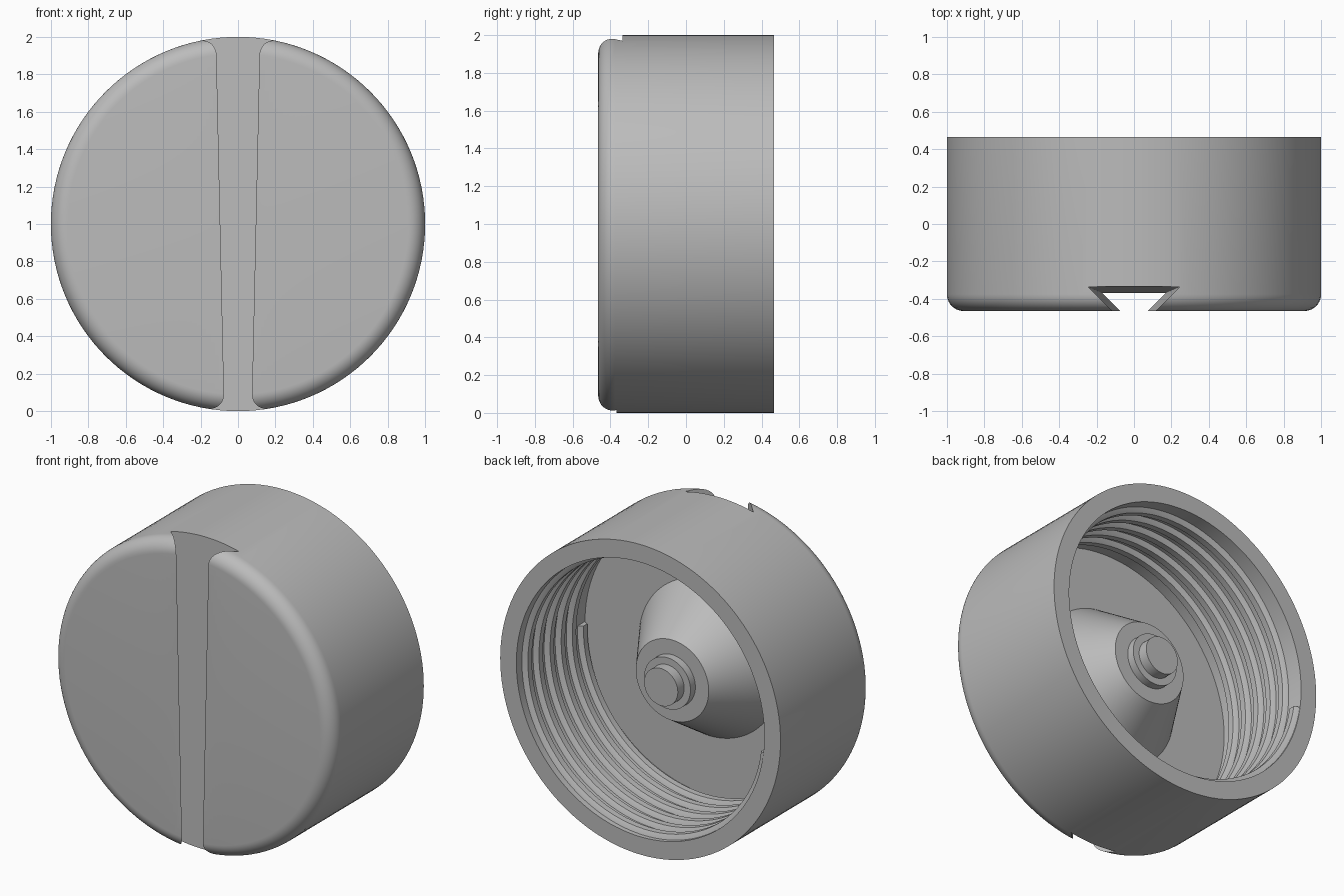
import bpy, bmesh, math
from mathutils import Matrix, Vector

if "Cube" in bpy.data.objects:
    bpy.data.objects.remove(bpy.data.objects["Cube"])

SEG = 128
FRONT, RIM, FLOOR = -0.465, 0.465, -0.235
BORE = 0.885

grey = bpy.data.materials.new("plain grey")
grey.use_nodes = True
grey.diffuse_color = (0.5, 0.5, 0.5, 1)
grey.node_tree.nodes["Principled BSDF"].inputs["Base Color"].default_value = (0.5, 0.5, 0.5, 1)


def make_object(name, bm):
    bmesh.ops.recalc_face_normals(bm, faces=bm.faces)
    mesh = bpy.data.meshes.new(name)
    bm.to_mesh(mesh)
    bm.free()
    mesh.materials.append(grey)
    obj = bpy.data.objects.new(name, mesh)
    bpy.context.collection.objects.link(obj)
    return obj


def activate(obj):
    bpy.ops.object.select_all(action='DESELECT')
    obj.select_set(True)
    bpy.context.view_layer.objects.active = obj


def lathe(name, profile):
    """Spin (radius, y) points about the cap axis."""
    bm = bmesh.new()
    verts = [bm.verts.new((r, y, 1)) for r, y in profile]
    edges = [bm.edges.new(pair) for pair in zip(verts, verts[1:])]
    bmesh.ops.spin(bm, geom=verts + edges, cent=(0, 0, 1), axis=(0, 1, 0),
                   angle=math.tau, steps=SEG, use_merge=True)
    bmesh.ops.remove_doubles(bm, verts=bm.verts, dist=1e-5)
    return make_object(name, bm)


# Cup with a rounded front edge
FILLET = 0.09
rounded = [(1 - FILLET + FILLET * math.sin(a), FRONT + FILLET - FILLET * math.cos(a))
           for a in (math.radians(9 * i) for i in range(11))]
cap = lathe("cap_shell", [(0, FRONT)] + rounded
            + [(1, RIM), (BORE, RIM), (BORE, FLOOR), (0, FLOOR)])

# Tapered dovetail slot across the front
bm = bmesh.new()
rings = []
for z in (-0.1, 2.1):
    half = 0.073 + 0.022 * z
    floor = -0.368 + 0.0165 * z
    lip = FRONT - 0.04
    wide, narrow = half + floor - FRONT, half - 0.04
    rings.append([bm.verts.new(p) for p in ((-narrow, lip, z), (narrow, lip, z),
                                            (wide, floor, z), (-wide, floor, z))])
low, high = rings
bm.faces.new(low)
bm.faces.new(high)
for i in range(4):
    j = (i + 1) % 4
    bm.faces.new((low[i], low[j], high[j], high[i]))
cutter = make_object("slot_cutter", bm)
cutter.hide_render = True
cut = cap.modifiers.new("slot", 'BOOLEAN')
cut.object = cutter
cut.operation = 'DIFFERENCE'
cut.solver = 'EXACT'
activate(cap)
bpy.ops.object.modifier_apply(modifier=cut.name)
bpy.data.objects.remove(cutter)

# Conical boss with collar and pin inside
boss = lathe("centre_boss", [(0, FLOOR - 0.01), (0.5, FLOOR - 0.01), (0.5, FLOOR), (0.26, 0.14),
                             (0.165, 0.14), (0.165, 0.19), (0.12, 0.19), (0.12, 0.255), (0, 0.255)])

# Helical ridge on the bore, from the floor to the rim
PITCH, TURNS, STEPS = 0.113, 6, 96
section = ((BORE + 0.01, -0.04), (BORE, -0.038), (BORE - 0.03, -0.02),
           (BORE - 0.03, 0.02), (BORE, 0.038), (BORE + 0.01, 0.04))
bm = bmesh.new()
previous = None
for step in range(TURNS * STEPS + 1):
    turn = step / STEPS
    y0 = FLOOR + 0.04 + PITCH * turn
    if y0 > RIM - 0.04:
        break
    angle = math.tau * turn
    ring = [bm.verts.new((r * math.cos(angle), y0 + dy, 1 - r * math.sin(angle)))
            for r, dy in section]
    if previous:
        for i in range(len(ring)):
            j = (i + 1) % len(ring)
            bm.faces.new((previous[i], previous[j], ring[j], ring[i]))
    else:
        bm.faces.new(ring)
    previous = ring
bm.faces.new(previous)
thread = make_object("inner_thread", bm)

for obj in (cap, boss, thread):
    activate(obj)
    bpy.ops.object.shade_smooth_by_angle(angle=math.radians(25))
